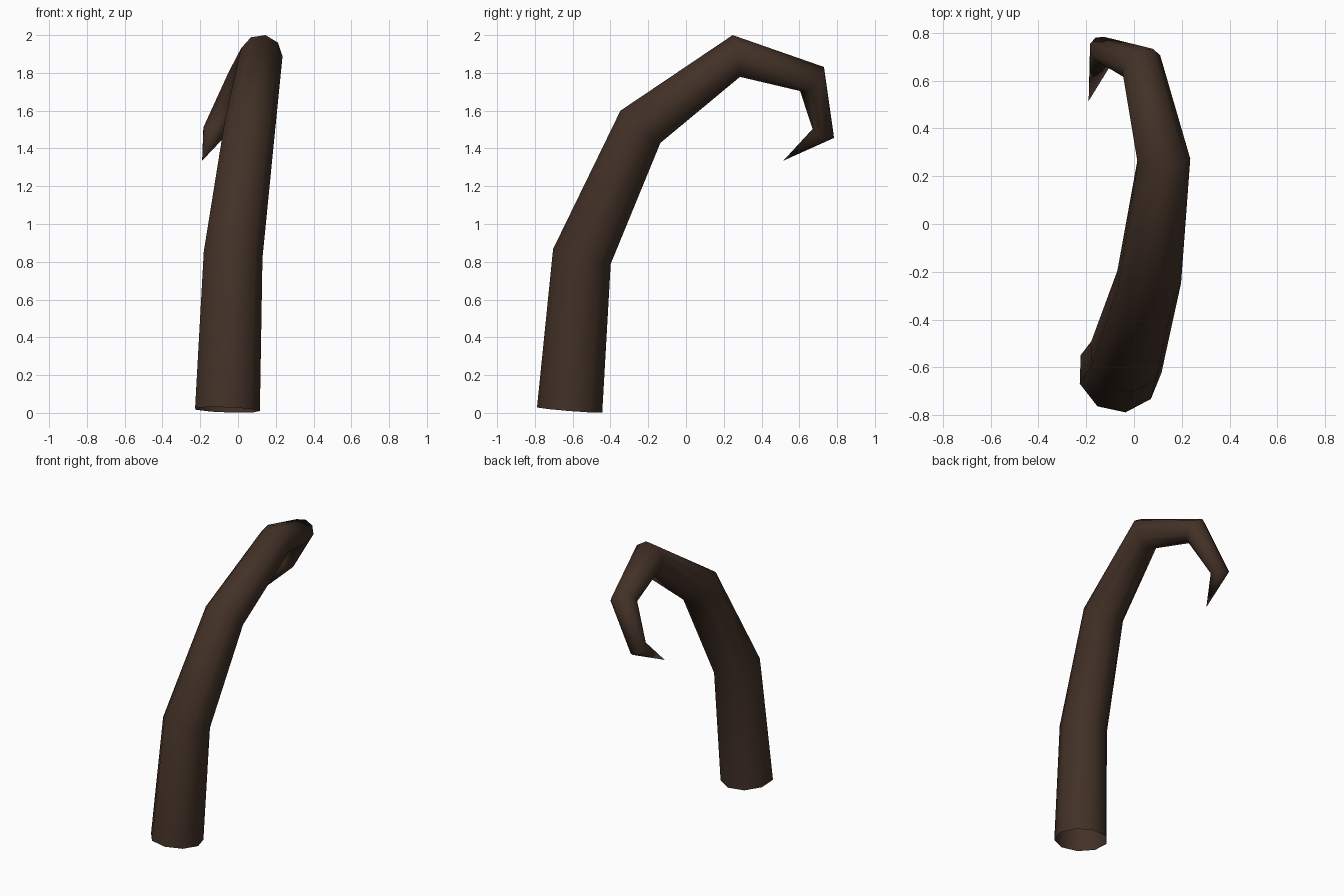
import bpy, bmesh, math
from mathutils import Vector

cube = bpy.data.objects.get("Cube")
if cube:
    bpy.data.objects.remove(cube, do_unlink=True)

SIDES = 9
START = math.radians(-2)

# Centre line of the branch, with the radius at each bend; the last point is the tip
PATH = [
    ((-0.06, -0.615, 0.016), 0.176),
    ((-0.03, -0.55, 0.83), 0.160),
    ((0.06, -0.24, 1.517), 0.138),
    ((0.122, 0.265, 1.89), 0.114),
    ((0.03, 0.668, 1.768), 0.089),
    ((-0.13, 0.728, 1.483), 0.062),
]
TIP = Vector((-0.19, 0.515, 1.335))

# Bark colour
bark = bpy.data.materials.new("dark_brown_bark")
bark.use_nodes = True
colour = (0.055, 0.031, 0.020, 1)
bark.diffuse_color = colour
shader = bark.node_tree.nodes["Principled BSDF"]
shader.inputs["Base Color"].default_value = colour
shader.inputs["Roughness"].default_value = 0.9

# Directions along the branch: each ring is mitred between its two segments
points = [Vector(p) for p, r in PATH] + [TIP]
segments = [(b - a).normalized() for a, b in zip(points, points[1:])]
tangents = [segments[0]] + [(a + b).normalized() for a, b in zip(segments, segments[1:])]

# Rings, carried along the branch without twist
bm = bmesh.new()
rings = []
side = Vector((1, 0, 0))
previous = Vector((0, 0, 1))
for (centre, radius), tangent in zip(PATH, tangents):
    side = previous.rotation_difference(tangent) @ side
    up = tangent.cross(side)
    ring = []
    for i in range(SIDES):
        a = START + math.tau * i / SIDES
        ring.append(bm.verts.new(Vector(centre) + radius * (math.cos(a) * side + math.sin(a) * up)))
    rings.append(ring)
    previous = tangent

# Walls between the rings, open at the base
for low, high in zip(rings, rings[1:]):
    for i in range(SIDES):
        j = (i + 1) % SIDES
        bm.faces.new((low[i], low[j], high[j], high[i]))

# Pointed end
tip = bm.verts.new(TIP)
for i in range(SIDES):
    bm.faces.new((rings[-1][i], rings[-1][(i + 1) % SIDES], tip))

for face in bm.faces:
    face.smooth = True

mesh = bpy.data.meshes.new("hooked_branch")
bm.to_mesh(mesh)
bm.free()
mesh.materials.append(bark)
branch = bpy.data.objects.new("hooked_branch", mesh)
bpy.context.collection.objects.link(branch)
